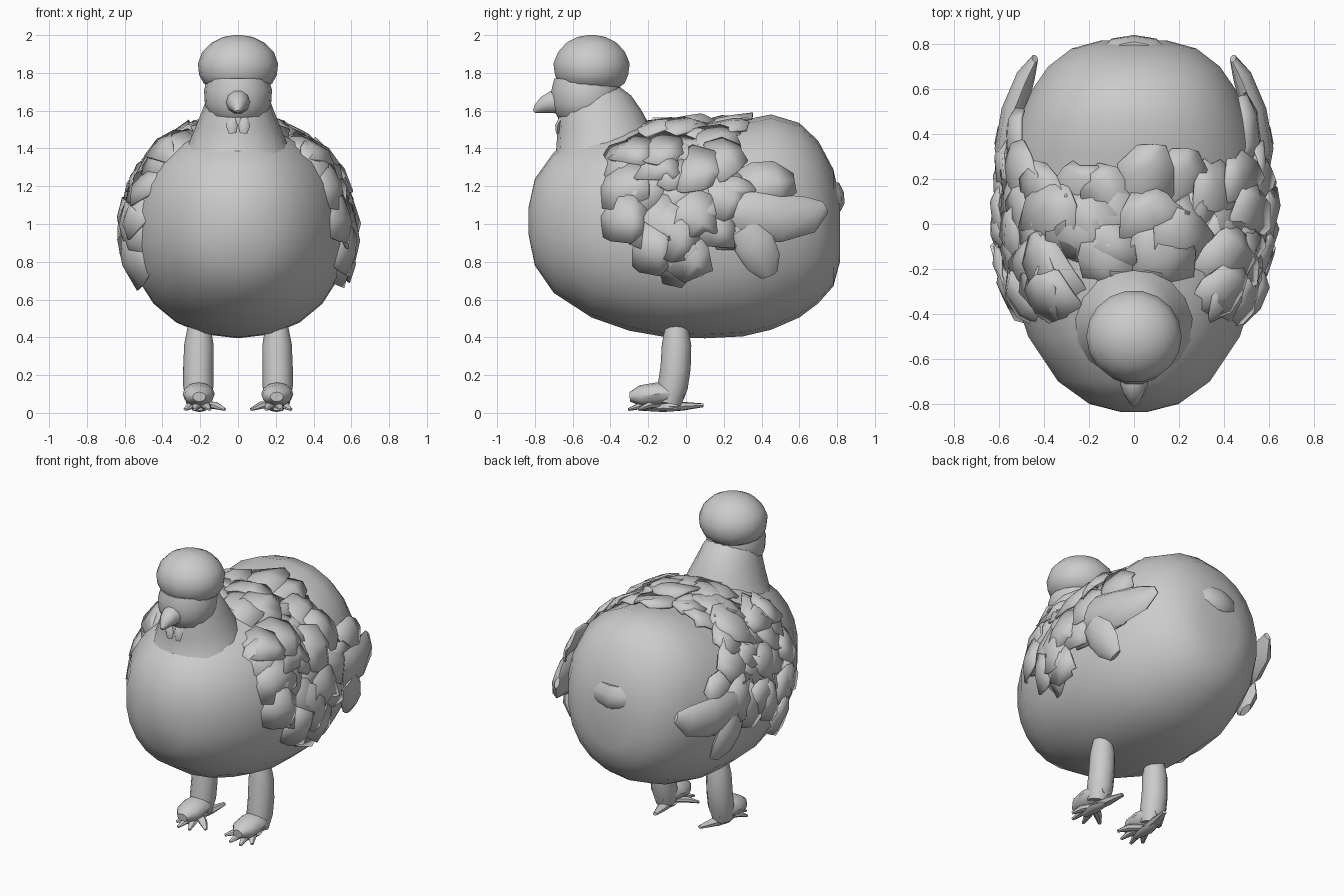
import bpy, bmesh, math, random
from mathutils import Vector

if "Cube" in bpy.data.objects:
    bpy.data.objects.remove(bpy.data.objects["Cube"])

random.seed(11)


def make(name, verts, faces, angle=40, solid=0.0):
    me = bpy.data.meshes.new(name)
    me.from_pydata(verts, [], faces)
    bm = bmesh.new()
    bm.from_mesh(me)
    bmesh.ops.recalc_face_normals(bm, faces=bm.faces)
    bm.to_mesh(me)
    bm.free()
    ob = bpy.data.objects.new(name, me)
    bpy.context.collection.objects.link(ob)
    if solid:
        m = ob.modifiers.new("thickness", 'SOLIDIFY')
        m.thickness = solid
        m.offset = 0
    me.shade_smooth()
    me.set_sharp_from_angle(angle=math.radians(angle))
    return ob


def loft(name, rings, angle=40):
    n = len(rings[0])
    verts = [p for r in rings for p in r]
    faces = [(k * n + i, k * n + (i + 1) % n, (k + 1) * n + (i + 1) % n, (k + 1) * n + i)
             for k in range(len(rings) - 1) for i in range(n)]
    faces += [tuple(range(n)), tuple(range(len(verts) - n, len(verts)))]
    return make(name, verts, faces, angle)


def flat_rings(rows, n=16):
    # rows: z, centre x, centre y, half width x, half depth y
    return [[(cx + rx * math.cos(2 * math.pi * i / n), cy + ry * math.sin(2 * math.pi * i / n), z)
             for i in range(n)] for z, cx, cy, rx, ry in rows]


def tube(name, pts, radii, n=10, flat=1.0):
    # paths run roughly in the y-z plane, so x is always the side axis
    pts = [Vector(p) for p in pts]
    rings = []
    for k, p in enumerate(pts):
        d = (pts[min(k + 1, len(pts) - 1)] - pts[max(k - 1, 0)]).normalized()
        s = (Vector((1, 0, 0)) - d * d.x).normalized()
        u = s.cross(d).normalized()
        rings.append([p + radii[k] * (s * math.cos(2 * math.pi * i / n)
                                      + u * flat * math.sin(2 * math.pi * i / n)) for i in range(n)])
    return loft(name, rings)


# Plump body: y, half width, bottom z, top z
BODY = [(-.835, .06, .95, 1.08), (-.80, .2, .78, 1.24), (-.70, .34, .635, 1.38), (-.5, .475, .505, 1.48),
        (-.3, .54, .435, 1.52), (-.1, .575, .4, 1.52), (.1, .58, .395, 1.52), (.3, .56, .405, 1.55),
        (.45, .52, .44, 1.58), (.6, .455, .505, 1.535), (.7, .385, .58, 1.44), (.78, .28, .67, 1.29),
        (.815, .15, .80, 1.13)]


def surf(y, a):
    y = max(BODY[0][0], min(BODY[-1][0], y))
    for p, q in zip(BODY, BODY[1:]):
        if y <= q[0]:
            break
    t = (y - p[0]) / (q[0] - p[0])
    w, lo, hi = (p[i] + t * (q[i] - p[i]) for i in (1, 2, 3))
    f = lambda v: math.copysign(abs(v) ** .93, v)
    return Vector((w * f(math.sin(a)), y, (lo + hi) / 2 + (hi - lo) / 2 * f(math.cos(a))))


loft("body", [[surf(r[0], 2 * math.pi * i / 22) for i in range(22)] for r in BODY])

# Neck, head and rounded crest
loft("neck", flat_rings([(1.2, 0, -.43, .40, .36), (1.36, 0, -.41, .29, .28), (1.5, 0, -.43, .23, .25),
                         (1.6, 0, -.455, .19, .22), (1.68, 0, -.475, .16, .185), (1.74, 0, -.49, .12, .12)]))
loft("head", flat_rings([(1.53, 0, -.53, .10, .10), (1.57, 0, -.53, .15, .155), (1.63, 0, -.53, .175, .18),
                         (1.71, 0, -.53, .18, .185), (1.77, 0, -.53, .16, .17)], 18))
loft("crest", flat_rings([(1.71, 0, -.5, .13, .13), (1.745, 0, -.5, .182, .178), (1.79, 0, -.5, .206, .197),
                          (1.85, 0, -.5, .212, .205), (1.91, 0, -.5, .19, .18), (1.96, 0, -.5, .14, .135),
                          (1.99, 0, -.5, .08, .075), (2.0, 0, -.5, .02, .02)], 18))
tube("beak", [(0, -.66, 1.645), (0, -.71, 1.645), (0, -.75, 1.63), (0, -.785, 1.61), (0, -.805, 1.595)],
     [.068, .062, .048, .028, .01])
for s in (-1, 1):
    tube("wattle", [(s * .03, -.66, 1.56), (s * .033, -.68, 1.52), (s * .03, -.68, 1.48)],
         [.03, .03, .02], 6, .5)

# Ragged plumage over the back and flanks
FEATHER = [(-.5, .34, -.035), (-.1, .5, .04), (.25, .44, .052), (.5, .2, .03)]
verts, faces = [], []


def feather(y, a, length, width, down, lift=1.0):
    e = .03
    p = surf(y, a)
    ty = (surf(y + e, a) - surf(y - e, a)).normalized()
    ta = (surf(y, a + e) - surf(y, a - e)).normalized() * (1 if a > 0 else -1)
    n = ty.cross(ta).normalized()
    if n.x * p.x < 0:
        n.negate()
    t = (ty + ta * down).normalized()
    s = t.cross(n)
    b = len(verts)
    for u, w, h in FEATHER:
        for v in (-1, 0, 1):
            j = random.uniform(-.02, .02)
            verts.append(p + t * (u * length + j) + s * (v * w * width + j)
                         + n * (h * lift - (.022 if v else 0) + j * .5))
    for r in range(3):
        for c in range(2):
            i = b + r * 3 + c
            faces.append((i, i + 1, i + 4, i + 3))


for side in (-1, 1):
    for k in range(7):
        y = -.32 + k * .115
        for d in range(7, 122, 16):
            yy = y + random.uniform(-.05, .05)
            a = math.radians(d + random.uniform(-6, 6))
            z = surf(yy, a).z
            low = .79 + max(0, yy) * .4
            if z < low or (yy < -.2 and z > 1.45) or (yy > .2 and z > 1.25) or (yy < -.25 and z < .92):
                continue
            feather(yy, side * a, random.uniform(.26, .36), random.uniform(.22, .31),
                    random.uniform(-.5, 1.0), random.uniform(.6, 1.2))
make("plumage", verts, faces, 50, .014)

# Large wing tip feathers and the small tail
for s in (-1, 1):
    tube("wing_tip", [(s * .565, .2, 1.05), (s * .565, .33, 1.05), (s * .535, .5, 1.03), (s * .48, .66, 1.05),
                      (s * .44, .735, 1.09)], [.03, .055, .055, .042, .015], 8, 2.3)
    tube("lower_wing_feather", [(s * .575, .31, .98), (s * .575, .36, .90), (s * .55, .41, .80),
                                (s * .515, .44, .73)], [.04, .045, .04, .02], 8, 2.4)
loft("tail", flat_rings([(1.07, 0, .77, .09, .05), (1.11, 0, .785, .14, .055), (1.17, 0, .785, .14, .05),
                         (1.22, 0, .77, .09, .04)], 8))

# Legs and clawed feet
for s in (-1, 1):
    tube("leg", [(s * .205, -.05, .46), (s * .207, -.05, .36), (s * .21, -.055, .24), (s * .21, -.07, .14),
                 (s * .21, -.09, .05)], [.06, .078, .08, .08, .065], 12)
    tube("foot", [(s * .21, -.01, .10), (s * .21, -.06, .105), (s * .208, -.15, .10), (s * .206, -.24, .09),
                  (s * .205, -.298, .085)], [.035, .07, .085, .078, .035], 12, .72)
    for dx, y in ((-.14, -.24), (-.06, -.30), (.02, -.305), (.07, -.25)):
        x = .21 + dx
        tube("toe", [(s * .205, -.13, .045), (s * (.205 + dx * .6), -.13 + (y + .13) * .6, .04),
                     (s * x, y, .018)], [.026, .026, .01], 7, .75)
    tube("back_toe", [(s * .205, -.14, .035), (s * .19, -.02, .035), (s * .165, .09, .04)],
         [.035, .034, .015], 7, .7)
    tube("sole", [(s * .205, -.23, .02), (s * .205, -.12, .025), (s * .2, -.03, .02)],
         [.02, .045, .02], 8, .45)
